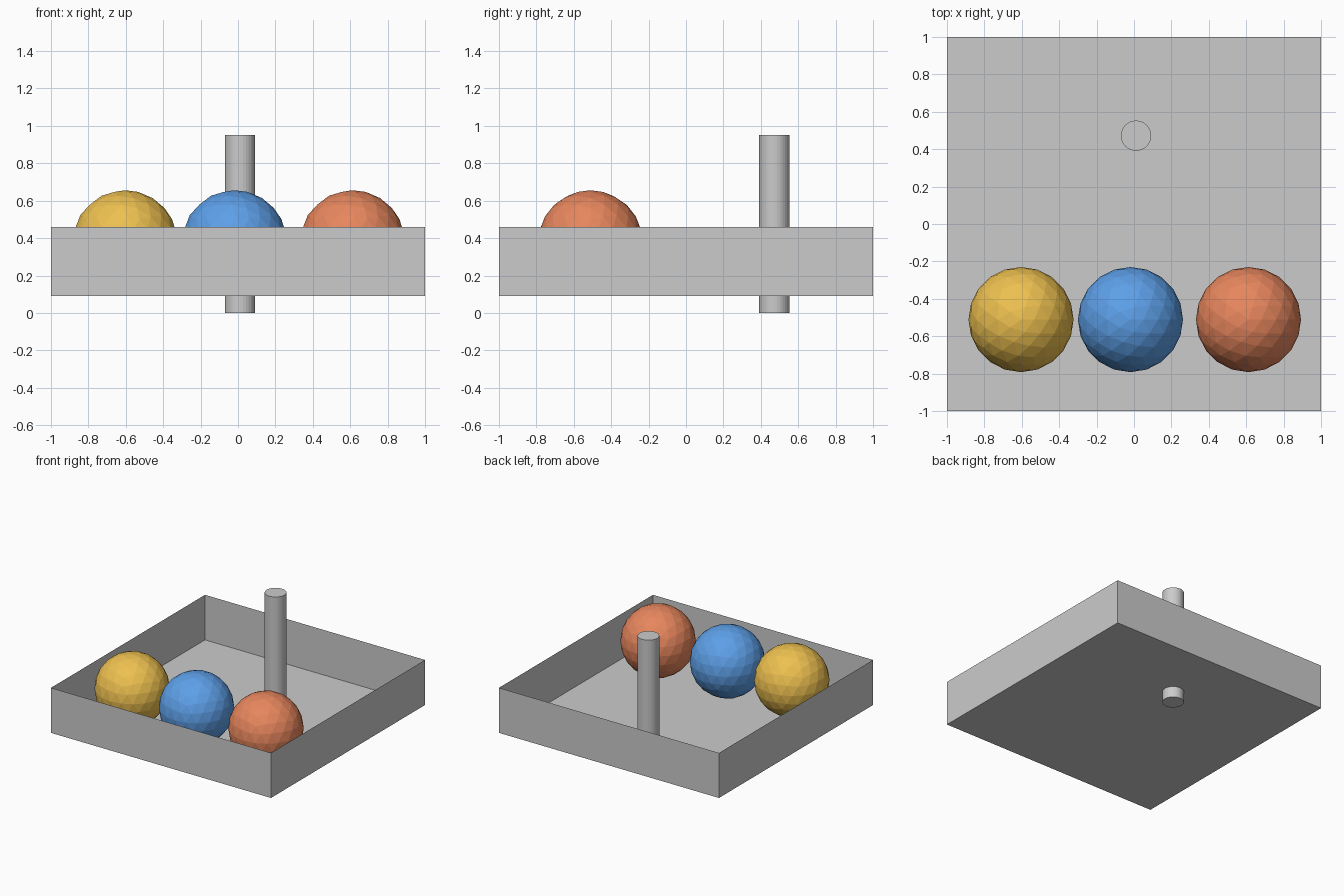
import bpy, bmesh

if "Cube" in bpy.data.objects:
    bpy.data.objects.remove(bpy.data.objects["Cube"])


def colour(obj, name, rgb):
    mat = bpy.data.materials.new(name)
    mat.diffuse_color = (*rgb, 1)
    mat.use_nodes = True
    mat.node_tree.nodes["Principled BSDF"].inputs["Base Color"].default_value = mat.diffuse_color
    obj.data.materials.append(mat)


# Open tray: a thin-walled box with its top face removed
bpy.ops.mesh.primitive_cube_add(size=2, location=(0, 0, 0.275))
tray = bpy.context.object
tray.name = "tray"
tray.scale.z = 0.185
bpy.ops.object.transform_apply(location=False, rotation=False, scale=True)
bm = bmesh.new()
bm.from_mesh(tray.data)
top = [f for f in bm.faces if f.normal.z > 0.9]
bmesh.ops.delete(bm, geom=top, context='FACES_ONLY')
bm.to_mesh(tray.data)
bm.free()

# Post passing through the tray floor
bpy.ops.mesh.primitive_cylinder_add(vertices=32, radius=0.081, depth=0.952,
                                    location=(0.011, 0.472, 0.476))
bpy.context.object.name = "post"

# Row of faceted balls resting on the floor
for name, x, rgb in (("yellow_ball", -0.604, (0.85, 0.53, 0.08)),
                     ("blue_ball", -0.019, (0.11, 0.35, 0.81)),
                     ("orange_ball", 0.612, (0.80, 0.24, 0.11))):
    bpy.ops.mesh.primitive_ico_sphere_add(subdivisions=3, radius=0.281,
                                          location=(x, -0.511, 0.375))
    ball = bpy.context.object
    ball.name = name
    colour(ball, name + "_paint", rgb)
